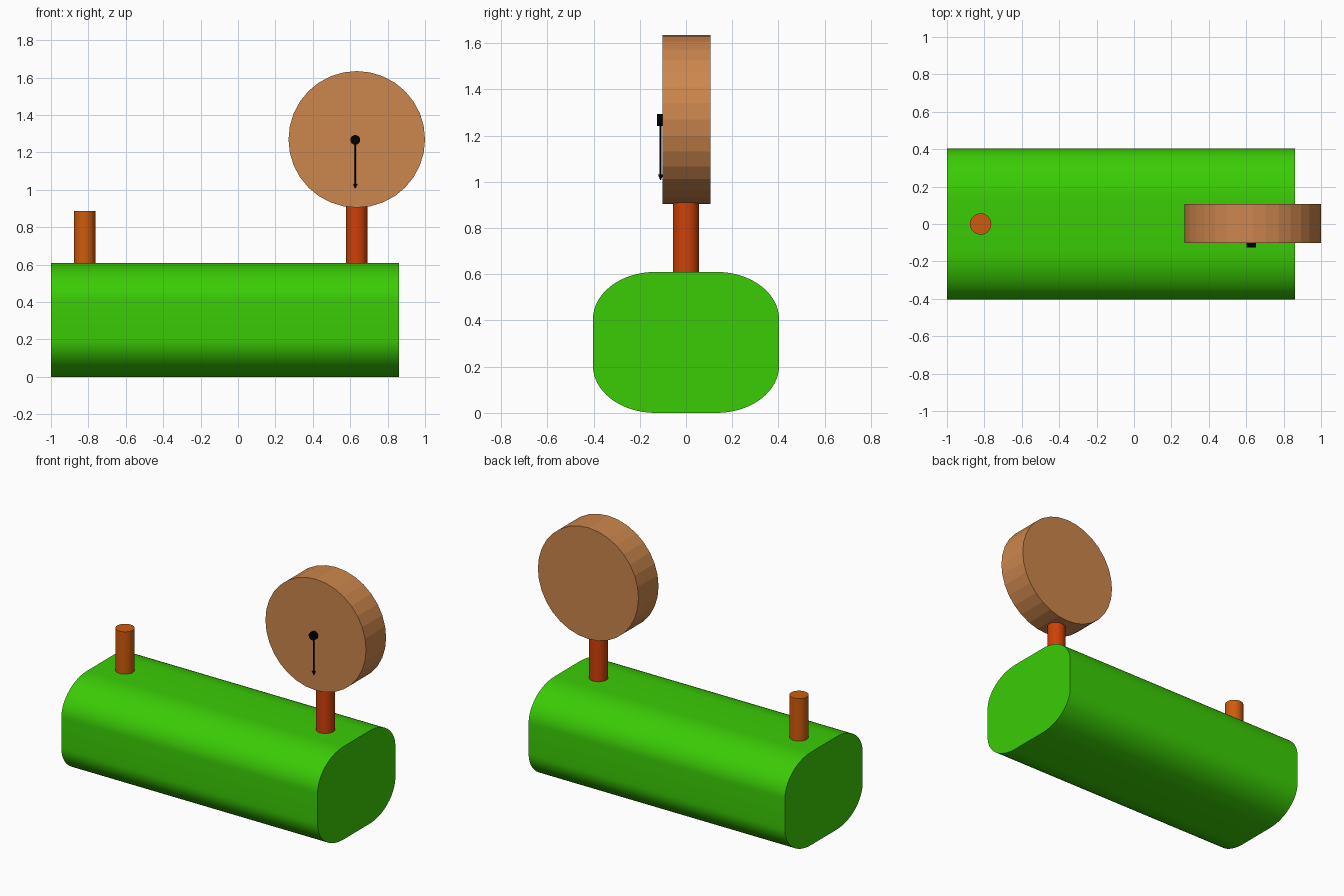
import bpy, bmesh
from math import pi, sin, cos

if "Cube" in bpy.data.objects:
    bpy.data.objects.remove(bpy.data.objects["Cube"])


def material(name, rgb):
    # sRGB 0-255 to linear
    mat = bpy.data.materials.new(name)
    mat.diffuse_color = [(c / 255) ** 2.2 for c in rgb] + [1]
    mat.use_nodes = True
    mat.node_tree.nodes["Principled BSDF"].inputs["Base Color"].default_value = mat.diffuse_color
    return mat


GREEN = material("green", (61, 203, 14))
ORANGE = material("orange", (205, 92, 20))
RED = material("red_orange", (205, 66, 15))
COPPER = material("copper", (203, 133, 78))
BLACK = material("black", (8, 8, 8))


def finish(obj, name, mat, smooth=True):
    obj.name = name
    obj.data.materials.append(mat)
    if smooth:
        bpy.ops.object.select_all(action='DESELECT')
        obj.select_set(True)
        bpy.context.view_layer.objects.active = obj
        bpy.ops.object.shade_smooth_by_angle(angle=pi / 6)
    return obj


def cylinder(name, loc, r, depth, mat, along_y=False, smooth=True, top=None, sides=32):
    bpy.ops.mesh.primitive_cone_add(
        vertices=sides, radius1=r, radius2=r if top is None else top, depth=depth,
        location=loc, rotation=(pi / 2 if along_y else 0, 0, 0))
    return finish(bpy.context.object, name, mat, smooth)


def post(name, x, z0, z1, mat):
    cylinder(name, (x, 0, (z0 + z1) / 2), 0.057, z1 - z0, mat)


# Body: rounded cross-section with elliptical corners, extruded along x
def body(x0, x1, half_w, height, ry, rz, steps=16):
    section = []
    for q, (sy, sz) in enumerate([(1, 1), (-1, 1), (-1, -1), (1, -1)]):
        for i in range(steps + 1):
            a = (q + i / steps) * pi / 2
            section.append((sy * (half_w - ry) + ry * cos(a),
                            height / 2 + sz * (height / 2 - rz) + rz * sin(a)))
    bm = bmesh.new()
    face = bm.faces.new([bm.verts.new((x0, y, z)) for y, z in section])
    ext = bmesh.ops.extrude_face_region(bm, geom=[face], use_keep_orig=True)
    moved = [v for v in ext["geom"] if isinstance(v, bmesh.types.BMVert)]
    bmesh.ops.translate(bm, verts=moved, vec=(x1 - x0, 0, 0))
    bmesh.ops.recalc_face_normals(bm, faces=bm.faces)
    mesh = bpy.data.meshes.new("body")
    bm.to_mesh(mesh)
    bm.free()
    obj = bpy.data.objects.new("body", mesh)
    bpy.context.collection.objects.link(obj)
    finish(obj, "body", GREEN)


body(-1.0, 0.86, 0.403, 0.61, 0.27, 0.205)

# Posts: short pipe and gauge stem
post("short_pipe", -0.82, 0.58, 0.888, ORANGE)
post("gauge_stem", 0.635, 0.58, 0.93, RED)

# Gauge drum, faceted
cylinder("gauge_drum", (0.635, 0.003, 1.27), 0.365, 0.208, COPPER, True, False)

# Gauge hub, needle and arrow tip
cylinder("gauge_hub", (0.627, -0.112, 1.267), 0.026, 0.028, BLACK, True)
cylinder("gauge_needle", (0.627, -0.11, 1.143), 0.005, 0.25, BLACK, sides=12)
cylinder("needle_tip", (0.627, -0.11, 1.02), 0.002, 0.022, BLACK, top=0.011, sides=12)
